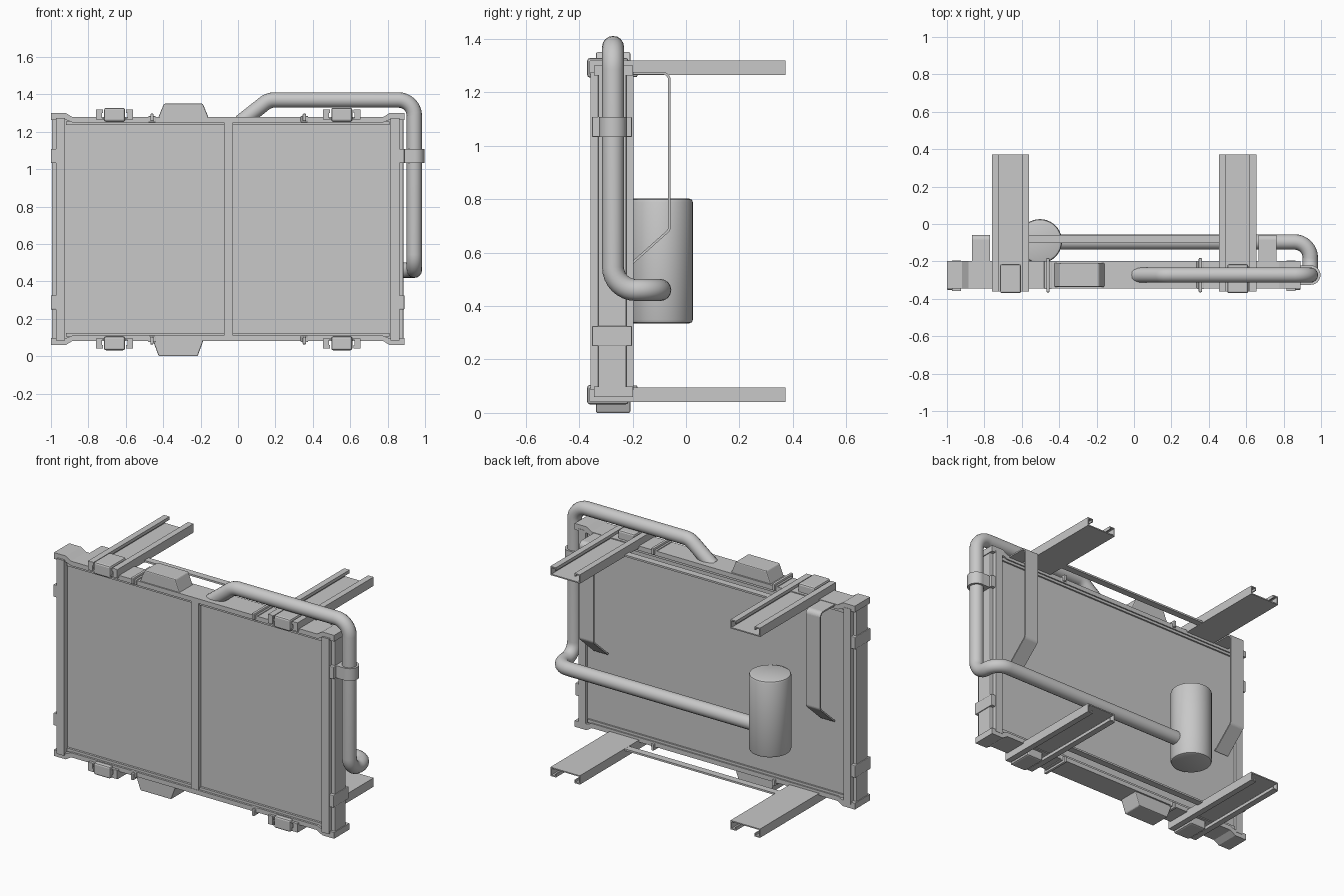
import bpy, bmesh, math
from mathutils import Vector

if "Cube" in bpy.data.objects:
    bpy.data.objects.remove(bpy.data.objects["Cube"], do_unlink=True)

GREY = (0.58, 0.58, 0.58, 1)
metal = bpy.data.materials.new("plain_grey")
metal.use_nodes = True
metal.diffuse_color = GREY
metal.node_tree.nodes["Principled BSDF"].inputs["Base Color"].default_value = GREY

MID = 0.68      # height of the mirror plane between top and bottom parts
FRONT, BACK = -0.345, -0.198


def finish(name, bm, bevel=0, smooth=False):
    bmesh.ops.recalc_face_normals(bm, faces=bm.faces)
    mesh = bpy.data.meshes.new(name)
    bm.to_mesh(mesh)
    bm.free()
    ob = bpy.data.objects.new(name, mesh)
    bpy.context.collection.objects.link(ob)
    mesh.materials.append(metal)
    if bevel:
        mod = ob.modifiers.new("bevel", "BEVEL")
        mod.width, mod.segments = bevel, 2
    if smooth:
        smooth_shade(ob)
    return ob


def smooth_shade(ob):
    bpy.ops.object.select_all(action="DESELECT")
    ob.select_set(True)
    bpy.context.view_layer.objects.active = ob
    bpy.ops.object.shade_smooth_by_angle(angle=math.radians(35))


def box(name, x, y, z, bevel=0):
    bm = bmesh.new()
    bmesh.ops.create_cube(bm, size=1)
    for v in bm.verts:
        v.co = [(a + b) / 2 + c * (b - a) for c, (a, b) in zip(v.co, (x, y, z))]
    return finish(name, bm, bevel)


def prism(name, outline, y, bevel=0):
    """Outline in x and z, extruded along y."""
    bm = bmesh.new()
    face = bm.faces.new([bm.verts.new((px, y[0], pz)) for px, pz in outline])
    new = bmesh.ops.extrude_face_region(bm, geom=[face])["geom"]
    for v in new:
        if isinstance(v, bmesh.types.BMVert):
            v.co.y = y[1]
    return finish(name, bm, bevel)


def cylinder(name, centre, radius, z, bevel=0):
    bm = bmesh.new()
    bmesh.ops.create_cone(bm, cap_ends=True, segments=40, radius1=radius,
                          radius2=radius, depth=z[1] - z[0])
    bmesh.ops.translate(bm, verts=bm.verts, vec=(*centre, (z[0] + z[1]) / 2))
    if bevel:
        rims = [e for e in bm.edges if abs(e.verts[0].co.z - e.verts[1].co.z) < 1e-4]
        bmesh.ops.bevel(bm, geom=rims, offset=bevel, segments=2, affect="EDGES", profile=0.5)
    return finish(name, bm, smooth=True)


def rounded(points, radius, steps=8):
    """Replace inner corners of a path with arcs."""
    pts = [Vector(p) for p in points]
    out = [pts[0]]
    for a, b, c in zip(pts, pts[1:], pts[2:]):
        u, w = (a - b).normalized(), (c - b).normalized()
        half = u.angle(w) / 2
        cut = min(radius / math.tan(half), 0.49 * min((a - b).length, (c - b).length))
        r = cut * math.tan(half)
        centre = b + (u + w).normalized() * r / math.sin(half)
        p, q = (b + u * cut - centre) / r, (b + w * cut - centre) / r
        turn = p.angle(q)
        for i in range(steps + 1):
            t = turn * i / steps
            out.append(centre + r * (p * math.sin(turn - t) + q * math.sin(t)) / math.sin(turn))
    return out + [pts[-1]]


def sheet(name, path, span, place, thickness):
    """Thin folded sheet: a path swept over a span."""
    bm = bmesh.new()
    rows = [[bm.verts.new(place(p, s)) for s in span] for p in path]
    for (a, b), (c, d) in zip(rows, rows[1:]):
        bm.faces.new((a, b, d, c))
    ob = finish(name, bm)
    mod = ob.modifiers.new("thickness", "SOLIDIFY")
    mod.thickness, mod.offset, mod.use_even_offset = thickness, 0, True
    return ob


# Core panel and divider
box("core_panel", (-0.93, 0.83), (FRONT + 0.025, BACK - 0.018), (0.09, 1.27))
box("centre_divider", (-0.076, -0.027), (FRONT + 0.002, -0.3), (0.1, 1.26))

# Side posts with stepped outer tanks and strap clips
for side, s in (("left", 1), ("right", -1)):
    def sx(a, b):
        return sorted((-0.055 + s * a, -0.055 + s * b))
    box(side + "_post", sx(0.87, 0.918), (-0.357, -0.196), (0.085, 1.275))
    box(side + "_tank", sx(0.91, 0.94), (-0.33, -0.222), (0.085, 1.275), 0.006)
    for level, z in (("lower", 0.25), ("upper", 1.033)):
        box(f"{side}_{level}_clip", sx(0.905, 0.945), (-0.352, -0.202), (z, z + 0.075), 0.004)

# Parts repeated on top and bottom
for level, s, tip in (("top", 1, 1.35), ("bottom", -1, 1.36)):
    def hz(z):
        return MID + s * (z - MID)

    def zr(a, b):
        return sorted((hz(a), hz(b)))

    # Header with raised corner caps
    half = [(0.83, 1.278), (0.865, 1.3), (0.945, 1.3), (0.945, 1.262),
            (0.86, 1.262), (0.83, 1.25)]
    outline = [(-0.055 + x, hz(z)) for x, z in half]
    outline += [(-0.055 - x, hz(z)) for x, z in reversed(half)]
    prism(level + "_header", outline, (FRONT, BACK))
    box(level + "_frame_lip", (-0.92, 0.81), (FRONT + 0.012, BACK - 0.008), zr(1.235, 1.255))

    # Mounting channels with clamped blocks
    for side, x in (("right", -0.66), ("left", 0.555)):
        w, lip = 0.096, 0.066
        path = [(-lip, 1.3), (-lip, 1.316), (-w, 1.316), (-w, 1.269),
                (w, 1.269), (w, 1.316), (lip, 1.316), (lip, 1.3)]
        sheet(f"{level}_{side}_channel", path, (-0.36, 0.372),
              lambda p, y: (x + p[0], y, hz(p[1])), 0.007)
        box(f"{level}_{side}_block", (x - 0.056, x + 0.056), (-0.37, -0.215),
            zr(1.255, 1.328), 0.01)
        for end, c in (("outer", -0.083), ("inner", 0.083)):
            box(f"{level}_{side}_{end}_end_plate", (x + c - 0.015, x + c + 0.015),
                (-0.361, -0.353), zr(1.267, 1.318))

    # Cross strip joining the channels
    box(level + "_cross_strip", (-0.565, 0.46), (-0.102, -0.06), zr(1.266, 1.277))

    # Thin retaining bands
    for side, x in (("right", -0.46), ("left", 0.355)):
        box(f"{level}_{side}_band", (x - 0.009, x + 0.009), (-0.365, -0.182), zr(1.257, 1.297), 0.005)
        box(f"{level}_{side}_band_foot", (x - 0.02, x + 0.02), (-0.348, -0.197), zr(1.25, 1.284), 0.004)

    # Tapered tank tab
    x = -0.292 if s > 0 else -0.32
    tab = [(x - 0.137, hz(1.27)), (x - 0.104, hz(tip)), (x + 0.104, hz(tip)), (x + 0.137, hz(1.27))]
    prism(level + "_tab", tab, (-0.337, -0.208), 0.006)

# Folded straps behind the panel
strap = rounded([(-0.21, 1.271, 0), (-0.062, 1.271, 0), (-0.062, 0.685, 0), (-0.2, 0.562, 0)], 0.025)
for side, x in (("right", -0.817), ("left", 0.713)):
    sheet(side + "_strap", strap, (x - 0.048, x + 0.048), lambda p, v: (v, p[0], p[1]), 0.009)

# Reservoir
cylinder("reservoir", (-0.503, -0.092), 0.118, (0.335, 0.802), 0.014)

# Hose from the header round to the reservoir
hose = rounded([(0.013, -0.273, 1.25), (0.165, -0.273, 1.37), (0.943, -0.273, 1.37),
                (0.943, -0.273, 0.46), (0.943, -0.096, 0.46), (-0.45, -0.096, 0.46)], 0.085)
curve = bpy.data.curves.new("hose", "CURVE")
curve.dimensions = "3D"
curve.bevel_depth, curve.bevel_resolution, curve.use_fill_caps = 0.041, 6, True
spline = curve.splines.new("POLY")
spline.points.add(len(hose) - 1)
for point, co in zip(spline.points, hose):
    point.co = (*co, 1)
curve.materials.append(metal)
hose_ob = bpy.data.objects.new("hose", curve)
bpy.context.collection.objects.link(hose_ob)
bpy.ops.object.select_all(action="DESELECT")
hose_ob.select_set(True)
bpy.context.view_layer.objects.active = hose_ob
bpy.ops.object.convert(target="MESH")
smooth_shade(bpy.context.object)

# Hose clamp
cylinder("hose_clamp", (0.945, -0.273), 0.052, (1.033, 1.108))
box("clamp_bridge", (0.88, 0.943), (-0.325, -0.222), (1.033, 1.108))
